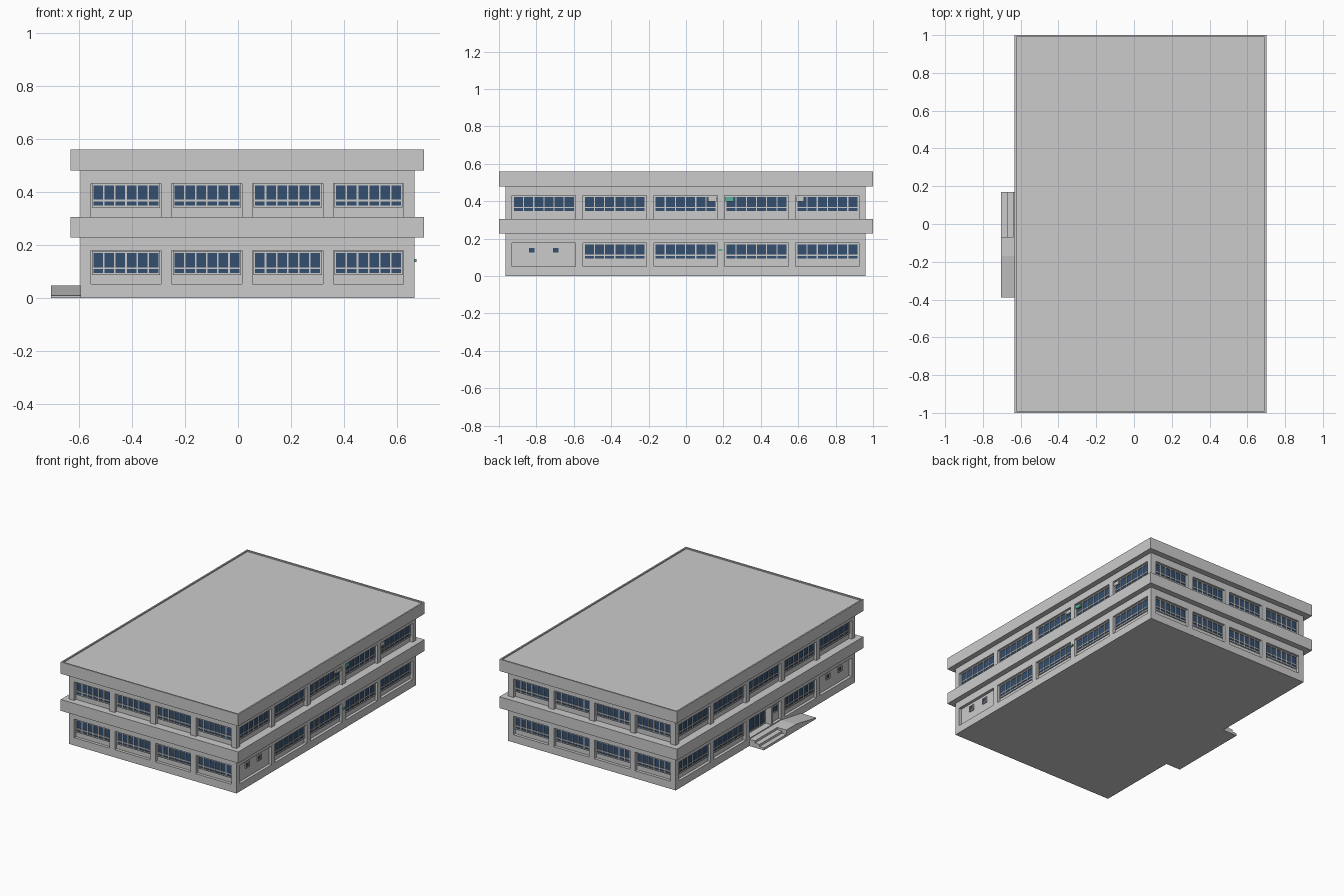
import bpy, bmesh
from mathutils import Vector

if "Cube" in bpy.data.objects:
    bpy.data.objects.remove(bpy.data.objects["Cube"])

# Recessed wall planes behind the pillars: (axis across the wall, outward sign, plane)
SIDES = {"front": (1, -1, -0.945), "back": (1, 1, 0.94),
         "right": (0, 1, 0.645), "left": (0, -1, -0.575)}
X0, X1, Y0, Y1 = -0.595, 0.665, -0.965, 0.96
REC = 0.02


class Part:
    """Collects boxes and prisms into one named mesh object."""
    def __init__(self, name, color=None):
        self.name, self.color, self.bm = name, color, bmesh.new()

    def box(self, x0, x1, y0, y1, z0, z1):
        r = bmesh.ops.create_cube(self.bm, size=1)
        c = Vector(((x0 + x1) / 2, (y0 + y1) / 2, (z0 + z1) / 2))
        s = Vector((abs(x1 - x0), abs(y1 - y0), abs(z1 - z0)))
        for v in r["verts"]:
            v.co = Vector(a * b for a, b in zip(v.co, s)) + c

    def wall(self, side, u0, u1, z0, z1, d0, d1):
        # box on a facade: u along the wall, d outward from the recessed plane
        axis, sign, plane = SIDES[side]
        a, b = plane + sign * d0, plane + sign * d1
        if axis == 1:
            self.box(u0, u1, a, b, z0, z1)
        else:
            self.box(a, b, u0, u1, z0, z1)

    def prism(self, yz, x0, x1):
        f = self.bm.faces.new([self.bm.verts.new((x0, y, z)) for y, z in yz])
        r = bmesh.ops.extrude_face_region(self.bm, geom=[f])
        vs = [g for g in r["geom"] if isinstance(g, bmesh.types.BMVert)]
        bmesh.ops.translate(self.bm, vec=(x1 - x0, 0, 0), verts=vs)

    def finish(self):
        bmesh.ops.recalc_face_normals(self.bm, faces=self.bm.faces)
        me = bpy.data.meshes.new(self.name)
        self.bm.to_mesh(me)
        self.bm.free()
        ob = bpy.data.objects.new(self.name, me)
        bpy.context.collection.objects.link(ob)
        if self.color:
            m = bpy.data.materials.new(self.name)
            m.diffuse_color = self.color
            m.use_nodes = True
            m.node_tree.nodes["Principled BSDF"].inputs["Base Color"].default_value = m.diffuse_color
            me.materials.append(m)


core = Part("core_walls")
beams = Part("facade_beams")
pillars = Part("pillars")
bands = Part("floor_bands")
frames = Part("window_frames")
glass = Part("window_glass", (0.035, 0.08, 0.16, 1))
door = Part("entrance_door_frame")
steps = Part("entrance_steps")
ramp = Part("entrance_ramp")
vents = Part("window_units")
green = Part("green_units", (0.1, 0.45, 0.32, 1))

# Core, set back on the left to leave the entrance niche
core.box(-0.54, X1 - REC, Y0 + REC, Y1 - REC, 0.01, 0.5)
core.box(-0.575, -0.54, Y0 + REC, Y1 - REC, 0.25, 0.5)
core.box(-0.575, -0.54, Y0 + REC, -0.07, 0.01, 0.25)
core.box(-0.575, -0.54, 0.165, Y1 - REC, 0.01, 0.25)

# Plinth and beams above each row of windows
for z0, z1 in ((0, 0.052), (0.178, 0.305), (0.432, 0.5)):
    beams.box(X0, X1, Y0, Y1, z0, z1)

# Overhanging bands, the upper one with a thin roof rim
bands.box(-0.632, 0.702, -1, 1, 0.228, 0.305)
bands.box(-0.632, 0.702, -1, 1, 0.48, 0.552)
for x in (-0.632, 0.692):
    bands.box(x, x + 0.01, -1, 1, 0.55, 0.56)
for y in (-1, 0.99):
    bands.box(-0.632, 0.702, y, y + 0.01, 0.55, 0.56)


def window(side, u0, u1, z):
    """Six-column window whose bay starts at height z."""
    a, b = u0 + 0.004, u1 - 0.004
    glass.wall(side, a, b, z + 0.038, z + 0.12, -0.005, 0.003)
    for h0, h1 in ((0.034, 0.041), (0.056, 0.063), (0.117, 0.124)):
        frames.wall(side, a, b, z + h0, z + h1, 0, 0.008)
    for i in range(7):
        c = a + 0.003 + (b - a - 0.006) * i / 6
        frames.wall(side, c - 0.003, c + 0.003, z + 0.034, z + 0.124, 0, 0.008)


def small_window(side, u, z, w=0.04, h=0.038):
    glass.wall(side, u - w / 2, u + w / 2, z - h / 2, z + h / 2, -0.005, 0.003)
    t = 0.006
    for s in (-1, 1):
        e = u + s * (w - t) / 2
        frames.wall(side, e - t / 2, e + t / 2, z - h / 2, z + h / 2, 0, 0.008)
        e = z + s * (h - t) / 2
        frames.wall(side, u - w / 2, u + w / 2, e - t / 2, e + t / 2, 0, 0.008)


# Bays and pillars around all four sides
BAYS = {"x": [(-0.555 + 0.305 * i, -0.29 + 0.305 * i) for i in range(4)],
        "y": [(-0.93 + 0.379 * i, -0.59 + 0.379 * i) for i in range(5)]}
for side in SIDES:
    bays = BAYS["x" if side in ("front", "back") else "y"]
    for z in (0.052, 0.307):
        for i, (u0, u1) in enumerate(bays):
            if len(bays) == 5 and z < 0.1:
                if i == 0:                      # blank bay with two small windows
                    for u in (-0.825, -0.697):
                        small_window(side, u, 0.138)
                    continue
                if side == "left" and i == 2:   # entrance bay
                    continue
            window(side, u0, u1, z)
    for (_, a), (b, _) in zip(bays, bays[1:]):
        pillars.wall(side, a, b, 0.01, 0.49, -0.01, REC)
for xa, xb in ((X0, -0.555), (0.625, X1)):
    for ya, yb in ((Y0, -0.93), (0.926, Y1)):
        pillars.box(xa, xb, ya, yb, 0.01, 0.49)

# Entrance: glazed doors deep in the niche, side wall with a small window
glass.box(-0.545, -0.535, -0.07, 0.165, 0.05, 0.18)
for i in range(5):
    y = -0.067 + 0.229 * i / 4
    door.box(-0.55, -0.54, y - 0.003, y + 0.003, 0.05, 0.18)
for z in (0.052, 0.14, 0.174):
    door.box(-0.55, -0.54, -0.07, 0.165, z, z + 0.006)
door.box(X0, -0.54, -0.085, -0.07, 0.05, 0.18)
small_window("left", -0.125, 0.135, 0.06, 0.045)

# Steps rising toward the door, landing and ramp falling to the front
for x, z in ((-0.705, 0.016), (-0.672, 0.031), (-0.637, 0.046)):
    steps.box(x, -0.59, -0.07, 0.17, 0, z)
ramp.prism([(-0.07, 0), (-0.07, 0.046), (-0.17, 0.046), (-0.39, 0.008), (-0.39, 0)], -0.705, -0.59)

# Small equipment fixed in the right-hand windows
for y in (0.14, 0.61):
    vents.wall("right", y - 0.022, y + 0.022, 0.4, 0.424, 0, 0.014)
green.wall("right", 0.212, 0.256, 0.4, 0.424, 0, 0.014)
green.wall("right", 0.174, 0.196, 0.135, 0.146, REC - 0.005, REC + 0.008)

for part in (core, beams, pillars, bands, frames, glass, door, steps, ramp, vents, green):
    part.finish()
